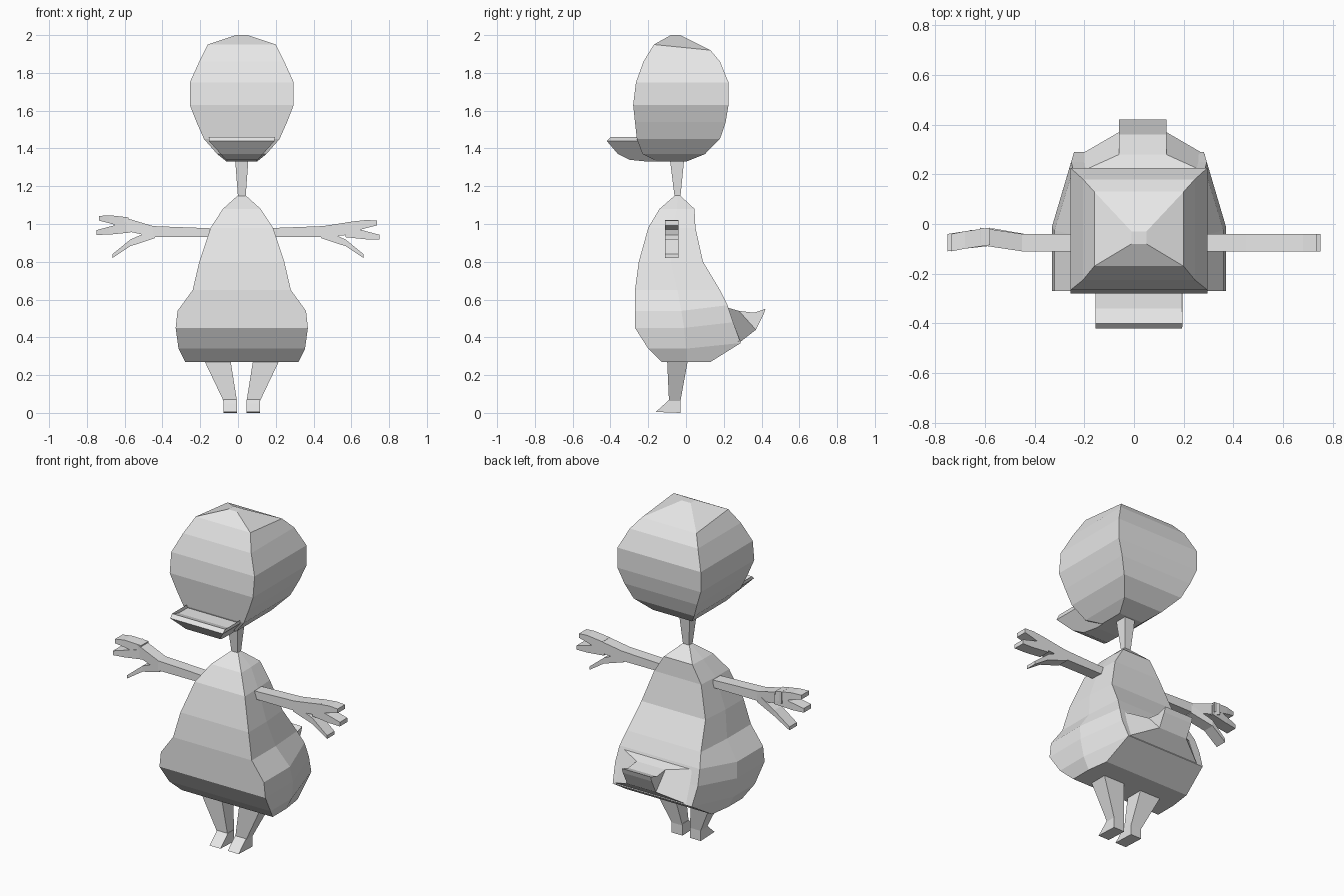
import bpy
import bmesh

default_cube = bpy.data.objects.get("Cube")
if default_cube:
    bpy.data.objects.remove(default_cube, do_unlink=True)

clay = bpy.data.materials.new("plain grey")
clay.use_nodes = True
clay.diffuse_color = (.8, .8, .8, 1)
clay.node_tree.nodes["Principled BSDF"].inputs["Base Color"].default_value = clay.diffuse_color

# The head and body share a centre line slightly to the left
CENTRE = .02


def loft(name, rings):
    """Skin a list of equally sized point rings and cap both ends."""
    bm = bmesh.new()
    loops = [[bm.verts.new(point) for point in ring] for ring in rings]
    for lower, upper in zip(loops, loops[1:]):
        for i in range(len(lower)):
            bm.faces.new((lower[i - 1], lower[i], upper[i], upper[i - 1]))
    bm.faces.new(loops[0])
    bm.faces.new(loops[-1])
    bmesh.ops.recalc_face_normals(bm, faces=bm.faces)
    mesh = bpy.data.meshes.new(name)
    bm.to_mesh(mesh)
    bm.free()
    mesh.materials.append(clay)
    part = bpy.data.objects.new(name, mesh)
    bpy.context.collection.objects.link(part)


def level(z, half_width, front, back, tilt=0, middle=CENTRE):
    """Horizontal rectangle, with its back edge raised by the tilt."""
    left, right = middle + half_width, middle - half_width
    return [
        (right, front, z), (left, front, z),
        (left, back, z + tilt), (right, back, z + tilt),
    ]


def body_ring(z, half_width, front, back):
    """Straight front and sides; the hem narrows and rises at the back."""
    in_hem = .3 < z < .6
    tilt = .03 if in_hem else 0
    back_width = half_width * (.78 if in_hem else .94)
    side = min(0, (front + back) / 2)
    right, left = CENTRE - half_width, CENTRE + half_width
    return [
        (right, front, z), (left, front, z), (left, side, z),
        (CENTRE + back_width, back, z + tilt),
        (CENTRE - back_width, back, z + tilt),
        (right, side, z),
    ]


def beak_ring(z, front):
    """Beak section that widens steadily from the chin up to the lip."""
    half_width = min(.175, .075 + .9 * (z - 1.33))
    return level(z, half_width, front, back=-.1)


def tail_ring(half_width, low, high):
    """Section across the tail between a lower and an upper (y, z) edge."""
    middle = CENTRE + .015
    left, right = middle + half_width, middle - half_width
    return [(right, *low), (left, *low), (left, *high), (right, *high)]


def limb(name, path, start, end, sign, lift, sway):
    """Square bar along an (x, z) path, its height going from start to end."""
    rings = []
    for i, (x, z) in enumerate(path):
        half_height = (start + (end - start) * i / (len(path) - 1)) / 2
        in_hand = x > .5 and z > .92
        z += lift * in_hand
        y = -.075 + sway * max(0, 1 - abs(x - .6) * 8)
        low, high = z - half_height, z + half_height
        near, far = y - .035, y + .035
        x *= sign
        rings.append([(x, near, low), (x, far, low), (x, far, high), (x, near, high)])
    loft(name, rings)


# Head: stacked rectangles, rounded towards crown and chin
loft("head", [level(*section) for section in (
    (1.33, .08, -.15, 0),
    (1.37, .13, -.23, .1),
    (1.45, .2, -.26, .18),
    (1.54, .24, -.27, .21),
    (1.63, .275, -.28, .225),
    (1.75, .275, -.265, .225),
    (1.86, .225, -.225, .18),
    (1.95, .18, -.17, .13, -.03),
    (2, .03, -.08, -.03),
)])

# Beak: shallow scoop with an upturned lip
loft("beak", [beak_ring(z, front) for z, front in (
    (1.33, -.2), (1.34, -.3), (1.37, -.36), (1.44, -.42), (1.46, -.4), (1.44, -.34),
)])

# Neck: slim post widening into the chin
loft("neck", [
    level(z=1.14, half_width=.02, front=-.06, back=-.03),
    level(z=1.34, half_width=.035, front=-.085, back=-.01),
])

# Body: bell shape with a swollen hem
loft("body", [body_ring(*section) for section in (
    (.27, .3, -.13, .13),
    (.34, .335, -.2, .29),
    (.45, .35, -.27, .25),
    (.54, .34, -.27, .22),
    (.65, .26, -.27, .18),
    (.8, .225, -.25, .09),
    (.98, .165, -.2, .05),
    (1.08, .1, -.14, .045),
    (1.15, .022, -.06, -.03),
)])

# Tail: wide root narrowing to an upturned paddle
loft("tail", [
    tail_ring(half_width=.25, low=(.28, .37), high=(.21, .56)),
    tail_ring(half_width=.095, low=(.37, .44), high=(.28, .54)),
    tail_ring(half_width=.095, low=(.39, .48), high=(.36, .53)),
    tail_ring(half_width=.095, low=(.41, .52), high=(.42, .55)),
])

# Arms with two fingers and a thumb; the right hand is raised and bent a little
# Legs with wedge feet, mirrored about the centre line
for side, sign, lift, sway in (("left", 1, 0, 0), ("right", -1, .025, .03)):
    pose = {"sign": sign, "lift": lift, "sway": sway}
    limb(side + "_arm", [(.15, .955), (.45, .96), (.62, .98)], start=.045, end=.07, **pose)
    limb(side + "_upper_finger", [(.58, .98), (.68, 1), (.735, 1.005)], start=.06, end=.025, **pose)
    limb(side + "_lower_finger", [(.57, .96), (.68, .94), (.75, .93)], start=.06, end=.025, **pose)
    limb(side + "_thumb", [(.44, .95), (.57, .9), (.665, .83)], start=.05, end=.02, **pose)

    ankle = CENTRE + sign * .06
    hip = CENTRE + sign * .13
    loft(side + "_leg", [
        level(z=.06, half_width=.035, front=-.09, back=-.03, middle=ankle),
        level(z=.28, half_width=.07, front=-.1, back=.01, middle=hip),
    ])
    foot_profile = [(-.16, .005), (-.03, 0), (-.03, .07), (-.09, .07), (-.11, .05)]
    loft(side + "_foot", [
        [(ankle + offset, y, z) for y, z in foot_profile] for offset in (-.036, .036)
    ])
